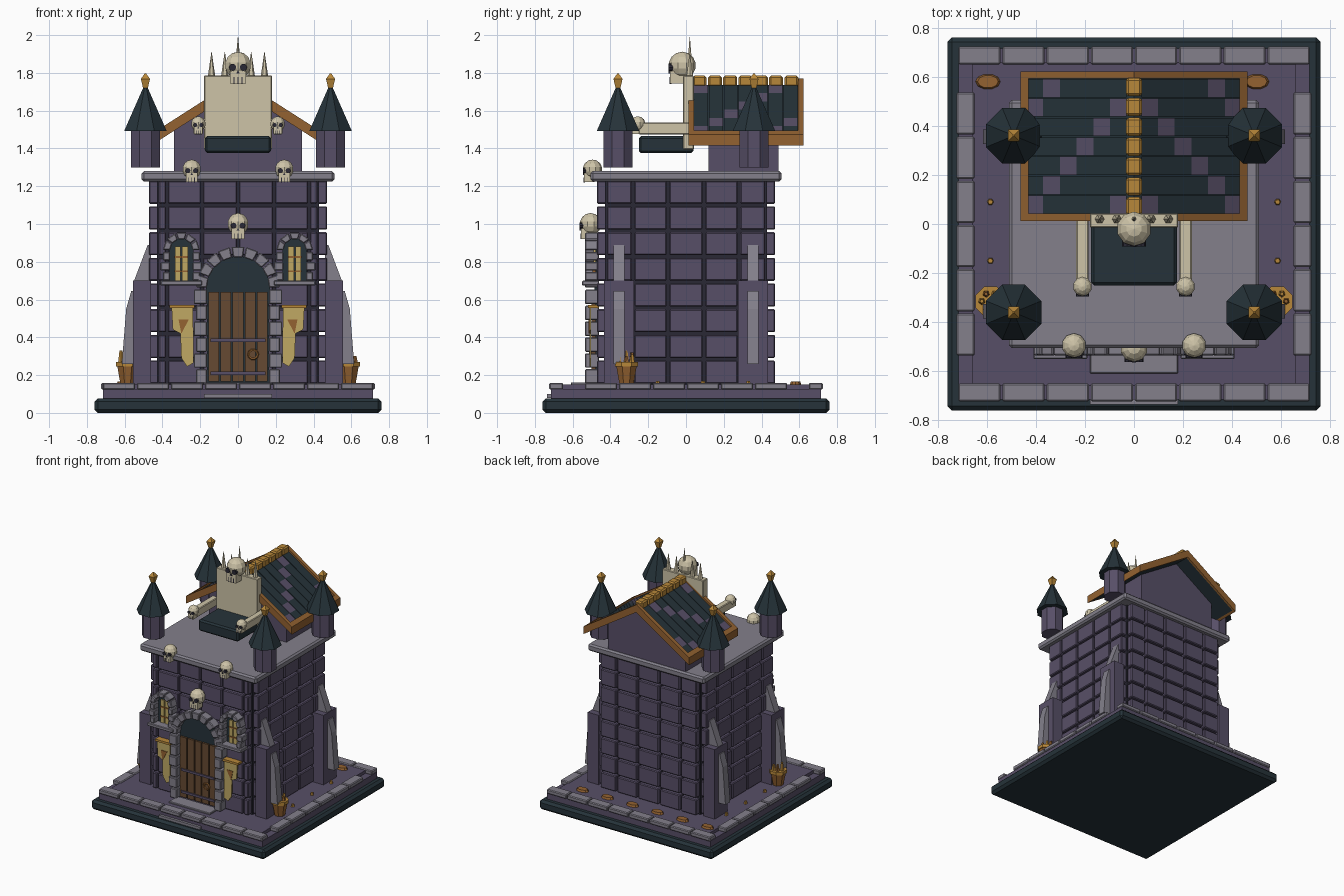
import bpy
import bmesh
from math import cos, sin, pi, radians
from mathutils import Matrix, Vector

if "Cube" in bpy.data.objects:
    bpy.data.objects.remove(bpy.data.objects["Cube"])


def colour(name, *srgb):
    linear = [(c / 255) ** 2.2 for c in srgb] + [1]
    mat = bpy.data.materials.new(name)
    mat.use_nodes = True
    mat.diffuse_color = linear
    mat.node_tree.nodes["Principled BSDF"].inputs["Base Color"].default_value = linear
    return mat


purple = colour("purple stone", 88, 80, 103)
grey = colour("grey stone", 130, 127, 138)
slate = colour("dark slate", 42, 54, 60)
mortar = colour("dark mortar", 46, 45, 56)
bone = colour("bone", 204, 194, 166)
timber = colour("orange timber", 146, 98, 52)
gold = colour("gold", 182, 134, 60)
brown = colour("door brown", 102, 75, 53)
cloth = colour("banner cloth", 190, 167, 100)


# Shape helpers: each adds a piece to a bmesh, finish turns it into an object
def paint(verts, slot):
    for face in {f for v in verts for f in v.link_faces}:
        face.material_index = slot


def add_box(bm, x, y, z, slot=0):
    spans = (x, y, z)
    centre = Vector([(a + b) / 2 for a, b in spans])
    size = [abs(b - a) for a, b in spans]
    matrix = Matrix.Translation(centre) @ Matrix.Diagonal((*size, 1))
    paint(bmesh.ops.create_cube(bm, size=1, matrix=matrix)["verts"], slot)


def add_prism(bm, points, y, slot=0):
    near = [bm.verts.new((px, y[0], pz)) for px, pz in points]
    far = [bm.verts.new((px, y[1], pz)) for px, pz in points]
    bm.faces.new(near)
    bm.faces.new(far[::-1])
    for i in range(len(points)):
        j = (i + 1) % len(points)
        bm.faces.new((near[i], far[i], far[j], near[j]))
    paint(near + far, slot)


def add_cone(bm, x, y, z, r_low, r_high, sides=8, slot=0, squash=1):
    matrix = (Matrix.Translation((x, y, sum(z) / 2)) @ Matrix.Diagonal((1, squash, 1, 1))
              @ Matrix.Rotation(pi / sides, 4, "Z"))
    made = bmesh.ops.create_cone(bm, cap_ends=True, segments=sides, radius1=r_low,
                                 radius2=r_high, depth=z[1] - z[0], matrix=matrix)
    paint(made["verts"], slot)


def finish(name, bm, *colours, bevel=0):
    bmesh.ops.recalc_face_normals(bm, faces=bm.faces[:])
    mesh = bpy.data.meshes.new(name)
    bm.to_mesh(mesh)
    bm.free()
    for mat in colours:
        mesh.materials.append(mat)
    obj = bpy.data.objects.new(name, mesh)
    bpy.context.collection.objects.link(obj)
    if bevel:
        mod = obj.modifiers.new("Bevel", "BEVEL")
        mod.width, mod.segments = bevel, 1
    return obj


def box(name, x, y, z, mat, bevel=0):
    bm = bmesh.new()
    add_box(bm, x, y, z)
    return finish(name, bm, mat, bevel=bevel)


def both(r):
    return (-r, r)


def disc(cx, cz, r, count=8):
    return [(cx + r * cos(2 * pi * i / count), cz + r * sin(2 * pi * i / count))
            for i in range(count)]


def skull(name, x, y, z, s):
    bm = bmesh.new()
    matrix = Matrix.Translation((x, y, z)) @ Matrix.Diagonal((s, s, s, 1))
    bmesh.ops.create_uvsphere(bm, u_segments=10, v_segments=7, radius=1, matrix=matrix)
    add_box(bm, (x - s * .58, x + s * .58), (y - s * .9, y + s * .2), (z - s * 1.35, z - s * .4))
    for side in (-1, 1):
        add_prism(bm, disc(x + side * s * .4, z - s * .15, s * .27), (y - s, y - s * .6), 1)
    nose = [(x - s * .13, z - s * .6), (x + s * .13, z - s * .6), (x, z - s * .35)]
    add_prism(bm, nose, (y - s * 1.01, y - s * .6), 1)
    for gap in (-.3, 0, .3):
        tooth = x + gap * s
        add_box(bm, (tooth - s * .04, tooth + s * .04), (y - s * .93, y - s * .8),
                (z - s * 1.36, z - s * .85), 1)
    return finish(name, bm, bone, mortar)


def arch(name, cx, r_in, r_out, bottom, spring, y, stones, jambs):
    bm = bmesh.new()
    step = pi / stones
    for i in range(stones):
        a, b = i * step + .02, (i + 1) * step - .02
        add_prism(bm, [(cx + r * cos(t), spring + r * sin(t))
                       for r, t in ((r_in, a), (r_out, a), (r_out, b), (r_in, b))], y)
    height = (spring - bottom) / jambs
    for i in range(jambs):
        for side in (-1, 1):
            reach = r_out + (.012 if i % 2 else 0)
            add_box(bm, (cx + side * r_in, cx + side * reach), y,
                    (bottom + i * height, bottom + (i + 1) * height - .008))
    return finish(name, bm, grey, bevel=.005)


# Base, floor and border stones
box("base_slab", both(.76), both(.76), (0, .077), slate, .018)
box("plinth", both(.715), both(.715), (.07, .126), purple)
box("floor", both(.66), both(.66), (.12, .15), purple)
bm = bmesh.new()
for i in range(8):
    a = -.72 + i * .18 + .004
    span = (a, a + .172)
    for side in (-1, 1):
        rim = (side * .65, side * .724)
        add_box(bm, span, rim, (.124, .158))
        if 0 < i < 7:
            add_box(bm, rim, span, (.124, .158))
finish("border_stones", bm, grey, bevel=.006)
box("door_step", both(.18), (-.61, -.5), (.14, .162), grey, .004)
box("front_step", both(.18), (-.735, -.7), (.08, .1), grey)

# Tower core with proud wall blocks
box("tower_core", both(.43), both(.43), (.14, 1.24), mortar)
side_joints = (-.425, -.28, -.095, .095, .28, .425)
front_joints = (-.425, -.376, -.19, 0, .19, .376, .425)
bm = bmesh.new()
for row in range(8):
    z = (.155 + row * .136, .155 + row * .136 + .122)
    for a, b in zip(side_joints, side_joints[1:]):
        span = (a + .007, b - .007)
        add_box(bm, (-.42, -.472), span, z)
        add_box(bm, (.42, .472), span, z)
        add_box(bm, span, (.42, .472), z)
    for a, b in zip(front_joints, front_joints[1:]):
        add_box(bm, (a + .005, b - .005), (-.472, -.42), z)
finish("wall_blocks", bm, purple, bevel=.006)
box("roof_terrace", both(.51), both(.505), (1.225, 1.28), grey, .012)

# Buttresses on both flanks
bm = bmesh.new()
upper = ((.46, .89), (.478, .89), (.55, .7), (.46, .7))
lower = ((.55, .645), (.565, .645), (.592, .55), (.615, .26), (.55, .26))
for side in (-1, 1):
    for y in (-.355, .355):
        add_box(bm, (side * .46, side * .556), (y - .08, y + .08), (.15, .7), 1)
        for outline in (upper, lower):
            add_prism(bm, [(side * px, pz) for px, pz in outline], (y - .03, y + .03))
finish("buttresses", bm, grey, purple)

# Arched door
arch("door_arch", 0, .165, .222, .155, .66, (-.535, -.46), 9, 6)
bm = bmesh.new()
add_prism(bm, disc(0, .66, .17, 24), (-.485, -.46), 1)
add_box(bm, both(.165), (-.48, -.46), (.155, .66), 1)
for i in range(5):
    a = -.16 + i * .064
    add_box(bm, (a + .004, a + .06), (-.5, -.47), (.165, .64))
for z in (.2, .375):
    add_box(bm, both(.145), (-.508, -.49), (z, z + .018), 2)
finish("door", bm, brown, slate, purple)
bpy.ops.mesh.primitive_torus_add(location=(.08, -.508, .31), rotation=(radians(90), 0, 0),
                                 major_radius=.024, minor_radius=.007,
                                 major_segments=10, minor_segments=5)
bpy.context.object.name = "door_ring"
bpy.context.object.data.materials.append(timber)

# Windows and torn banners either side of the door
for side, label in ((-1, "right"), (1, "left")):
    cx = side * .3
    arch(label + "_window_arch", cx, .06, .098, .7, .86, (-.535, -.46), 5, 3)
    box(label + "_window_sill", (cx - .11, cx + .11), (-.55, -.46), (.675, .7), grey, .004)
    bm = bmesh.new()
    add_prism(bm, disc(cx, .86, .064, 16), (-.48, -.46))
    add_box(bm, (cx - .064, cx + .064), (-.48, -.46), (.69, .86))
    for pane in (-1, 1):
        add_box(bm, (cx + pane * .004, cx + pane * .034), (-.49, -.47), (.7, .88), 1)
    for z in (.745, .82):
        add_box(bm, (cx - .036, cx + .036), (-.495, -.47), (z, z + .01), 2)
    finish(label + "_window", bm, slate, cloth, timber)
    bm = bmesh.new()
    torn = ((.352, .56), (.238, .56), (.235, .265), (.27, .245), (.3, .29),
            (.305, .42), (.345, .44))
    emblem = ((.26, .495), (.315, .495), (.3, .42))
    add_prism(bm, [(side * px, pz) for px, pz in torn], (-.512, -.502))
    add_prism(bm, [(side * px, pz) for px, pz in emblem], (-.516, -.511), 1)
    add_box(bm, (side * .23, side * .362), (-.52, -.46), (.555, .572), 2)
    finish(label + "_banner", bm, cloth, timber, gold)

# Corner turrets
for n, (sx, sy) in enumerate(((-1, -1), (1, -1), (-1, 1), (1, 1))):
    x, y = sx * .49, sy * .36
    bm = bmesh.new()
    add_cone(bm, x, y, (1.3, 1.5), .084, .084)
    add_cone(bm, x, y, (1.492, 1.74), .122, .004, slot=1)
    add_cone(bm, x, y, (1.72, 1.768), .018, .034, 4, 2)
    add_cone(bm, x, y, (1.768, 1.798), .034, .004, 4, 2)
    finish("turret_" + str(n + 1), bm, purple, slate, gold)


# Gabled house and its tiled roof
def slope(x, drop=0):
    return 1.755 - .64 * x - drop


def add_slope(bm, side, x, y, high, low, slot=0):
    a, b = x
    add_prism(bm, [(side * a, slope(a, high)), (side * b, slope(b, high)),
                   (side * b, slope(b, low)), (side * a, slope(a, low))], y, slot)


bm = bmesh.new()
add_prism(bm, [(-.34, 1.27), (.34, 1.27), (.34, slope(.34, .04)), (0, slope(0, .04)),
               (-.34, slope(.34, .04))], (.12, .49))
finish("gable_house", bm, purple)
tiles, trim = bmesh.new(), bmesh.new()
for side in (-1, 1):
    add_slope(tiles, side, (0, .445), (.03, .605), .02, .045)
    for row in range(7):
        top = .59 - row * .079
        for col in range(6):
            a = .03 + col * .068
            patch = (col - row + 1) % 5 == 0
            add_slope(tiles, side, (a, a + .068), (top - .074, top), 0, .03, int(patch))
    for y in ((.012, .042), (.592, .622)):
        add_slope(trim, side, (0, .455), y, -.015, .045)
    add_slope(trim, side, (.43, .462), (.012, .622), -.015, .045)
finish("roof_tiles", tiles, slate, purple)
finish("roof_trim", trim, timber)
bm = bmesh.new()
for i in range(7):
    a = .035 + i * .081
    add_box(bm, both(.033), (a, a + .074), (1.725, 1.785))
finish("ridge_caps", bm, gold, bevel=.01)

# Bone throne
box("throne_seat", both(.175), (-.25, .04), (1.375, 1.465), slate, .012)
box("throne_back", both(.18), (-.015, .042), (1.395, 1.785), bone, .004)
bm = bmesh.new()
for i in range(-2, 3):
    add_cone(bm, i * .07, .02, (1.78, 1.91 if i else 1.99), .02, .001, 6)
finish("throne_spikes", bm, bone)
for side, label in ((-1, "right"), (1, "left")):
    box(label + "_armrest", (side * .185, side * .236), (-.25, .02), (1.475, 1.537), bone, .005)
    skull(label + "_arm_skull", side * .21, -.255, 1.53, .04)
    skull(label + "_ledge_skull", side * .245, -.495, 1.29, .051)
skull("throne_skull", 0, -.02, 1.84, .072)
skull("door_skull", 0, -.505, 1.0, .058)

# Potted sprouts, floor discs and studs
for side, label in ((-1, "right"), (1, "left")):
    bm = bmesh.new()
    x, y = side * .585, -.315
    add_cone(bm, x, y, (.15, .245), .04, .058)
    add_cone(bm, x, y, (.245, .27), .066, .066, slot=1)
    for i in range(6):
        turn = i * pi / 3
        add_cone(bm, x + .035 * cos(turn), y + .035 * sin(turn),
                 (.26, .3 + .01 * (i % 4)), .016, .008, 5, i % 2)
    finish(label + "_pot", bm, timber, gold)
bm = bmesh.new()
for i in range(6):
    add_cone(bm, .5 - i * .219, .58, (.148, .166), .052, .042, 10, squash=.62)
for side in (-1, 1):
    for i in range(3):
        add_cone(bm, side * .585, -.15 + i * .24, (.148, .17), .014, .01, 6, 1)
finish("floor_discs", bm, timber, gold)
